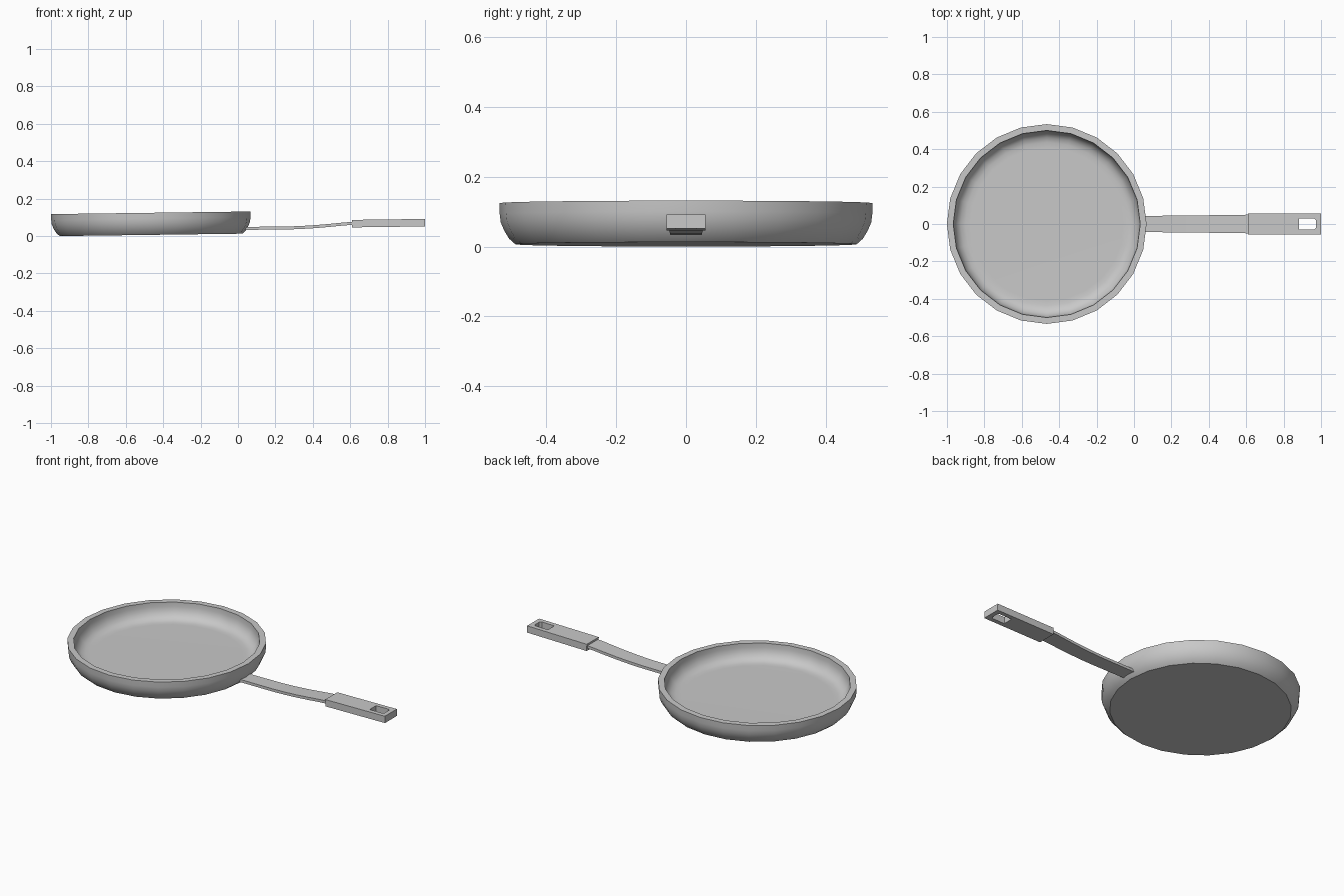
import bpy, bmesh, math
from mathutils import Matrix

cube = bpy.data.objects.get("Cube")
if cube:
    bpy.data.objects.remove(cube, do_unlink=True)

metal = bpy.data.materials.new("grey metal")
metal.use_nodes = True
GREY = (0.58, 0.58, 0.58, 1)
metal.diffuse_color = GREY
metal.node_tree.nodes["Principled BSDF"].inputs["Base Color"].default_value = GREY

TILT = Matrix.Rotation(math.radians(-0.75), 4, 'Y')


def finish(bm, name, angle):
    bmesh.ops.recalc_face_normals(bm, faces=bm.faces)
    mesh = bpy.data.meshes.new(name)
    bm.to_mesh(mesh)
    bm.free()
    obj = bpy.data.objects.new(name, mesh)
    bpy.context.collection.objects.link(obj)
    mesh.materials.append(metal)
    bpy.ops.object.select_all(action='DESELECT')
    obj.select_set(True)
    bpy.context.view_layer.objects.active = obj
    bpy.ops.object.shade_smooth_by_angle(angle=math.radians(angle))
    return obj


# Pan body: a lathed shell, from the underside up over the rim to the floor
def pan_body(sides=24):
    profile = [(0.488, 0), (0.506, 0.016), (0.52, 0.039), (0.53, 0.063), (0.533, 0.087),
               (0.534, 0.118), (0.5, 0.118), (0.499, 0.092), (0.493, 0.07),
               (0.481, 0.049), (0.462, 0.034), (0.437, 0.0275), (0.41, 0.027)]
    bm = bmesh.new()
    rings = []
    for r, z in profile:
        rings.append([bm.verts.new((r * math.cos(a), r * math.sin(a), z))
                      for a in (i * math.tau / sides for i in range(sides))])
    for low, high in zip(rings, rings[1:]):
        for i in range(sides):
            j = (i + 1) % sides
            bm.faces.new((low[i], low[j], high[j], high[i]))
    bm.faces.new(rings[0])
    bm.faces.new(rings[-1])
    bmesh.ops.transform(bm, matrix=Matrix.Translation((-0.465, 0, 0.0064)) @ TILT, verts=bm.verts)
    return finish(bm, "pan_body", 38)


# Handle strip: a thin bar swept along a gentle upward curve
def handle_strip():
    path = [(0.02, 0.041, 0.043), (0.14, 0.042, 0.044), (0.26, 0.043, 0.045), (0.34, 0.046, 0.046),
            (0.42, 0.051, 0.047), (0.5, 0.058, 0.048), (0.57, 0.065, 0.049), (0.63, 0.069, 0.05)]
    bm = bmesh.new()
    rings = [[bm.verts.new((x, sy * w, z + sz * 0.008))
              for sy, sz in ((-1, -1), (1, -1), (1, 1), (-1, 1))] for x, z, w in path]
    for a, b in zip(rings, rings[1:]):
        for i in range(4):
            j = (i + 1) % 4
            bm.faces.new((a[i], a[j], b[j], b[i]))
    bm.faces.new(rings[0])
    bm.faces.new(rings[-1])
    return finish(bm, "handle_strip", 30)


# Grip: a block with a hanging slot, made of matching outer and inner outlines
def handle_grip():
    c = 0.01
    outer = [(-0.195, -0.056), (0.195, -0.056), (0.195, 0.056), (-0.195, 0.056)]
    inner = [(0.077, -0.03), (0.169 - c, -0.03), (0.169, -0.03 + c),
             (0.169, 0.03 - c), (0.169 - c, 0.03), (0.077, 0.03)]
    match = [0, 1, 1, 2, 2, 3]
    bm = bmesh.new()
    layers = []
    for z in (-0.02, 0.02):
        out = [bm.verts.new((x, y, z)) for x, y in outer]
        hole = [bm.verts.new((x, y, z)) for x, y in inner]
        layers.append((out, hole))
        for i in range(6):
            j = (i + 1) % 6
            ring = [out[match[i]], out[match[j]], hole[j], hole[i]]
            bm.faces.new(list(dict.fromkeys(ring)))
    for low, high in zip(*layers):
        for i in range(len(low)):
            j = (i + 1) % len(low)
            bm.faces.new((low[i], low[j], high[j], high[i]))
    bmesh.ops.transform(bm, matrix=Matrix.Translation((0.805, 0, 0.069)) @ TILT, verts=bm.verts)
    return finish(bm, "handle_grip", 30)


pan_body()
handle_strip()
handle_grip()
